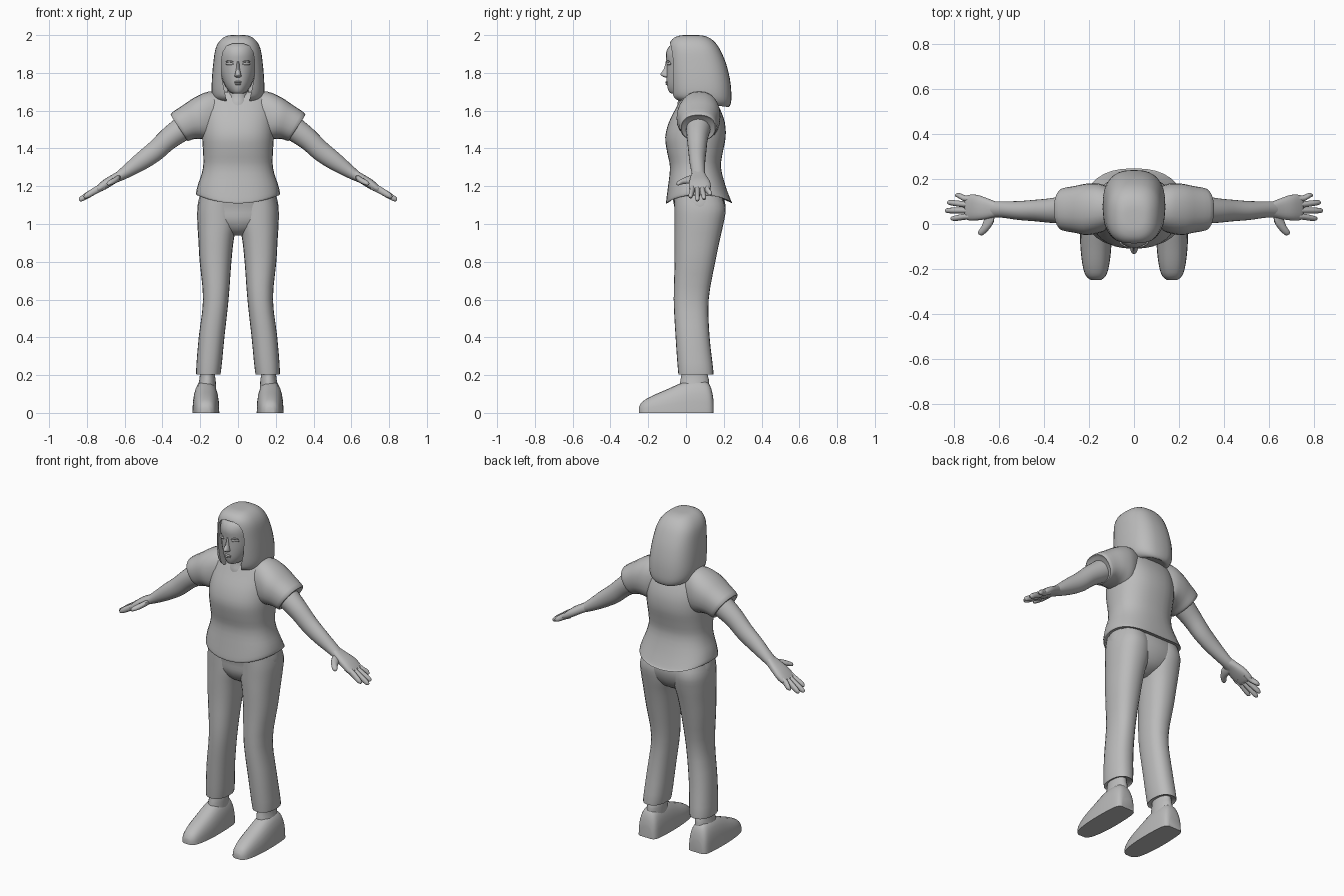
import bpy, bmesh, math
from mathutils import Vector

cube = bpy.data.objects.get("Cube")
if cube:
    bpy.data.objects.remove(cube, do_unlink=True)

grey = bpy.data.materials.new("plain_grey")
grey.use_nodes = True
grey.diffuse_color = (0.5, 0.5, 0.5, 1)
grey.node_tree.nodes["Principled BSDF"].inputs["Base Color"].default_value = (0.5, 0.5, 0.5, 1)


def catmull(a, b, c, d, t):
    return 0.5 * (2 * b + (c - a) * t + (2 * a - 5 * b + 4 * c - d) * t * t
                  + (3 * b - a - 3 * c + d) * t ** 3)


def smooth_rings(rings, steps):
    out, last = [], len(rings) - 1
    for i in range(last):
        k = [rings[max(0, min(last, i + j))] for j in (-1, 0, 1, 2)]
        for s in range(steps):
            out.append([catmull(*p, s / steps) for p in zip(*k)])
    return out + [rings[-1]]


def finish(name, bm, mirror=False, angle=45):
    bmesh.ops.recalc_face_normals(bm, faces=bm.faces)
    me = bpy.data.meshes.new(name)
    bm.to_mesh(me)
    bm.free()
    me.materials.append(grey)
    ob = bpy.data.objects.new(name, me)
    bpy.context.collection.objects.link(ob)
    bpy.ops.object.select_all(action='DESELECT')
    ob.select_set(True)
    bpy.context.view_layer.objects.active = ob
    bpy.ops.object.shade_smooth_by_angle(angle=math.radians(angle))
    if mirror:
        ob.modifiers.new("mirror", 'MIRROR')
    return ob


def loft(name, rings, e=2.0, n=24, steps=3, mirror=False, adjust=None, angle=45):
    """Skin superellipse rings, each given as centre, u axis and v axis."""
    bm = bmesh.new()
    rows = []
    for c, u, v in smooth_rings([[Vector(p) for p in r] for r in rings], steps):
        row = []
        for k in range(n):
            a = 2 * math.pi * k / n
            ca, sa = math.cos(a), math.sin(a)
            p = (c + u * math.copysign(abs(ca) ** (2 / e), ca)
                 + v * math.copysign(abs(sa) ** (2 / e), sa))
            row.append(bm.verts.new(adjust(p) if adjust else p))
        rows.append(row)
    for a, b in zip(rows, rows[1:]):
        for k in range(n):
            bm.faces.new((a[k], a[(k + 1) % n], b[(k + 1) % n], b[k]))
    bm.faces.new(rows[0])
    bm.faces.new(rows[-1])
    return finish(name, bm, mirror, angle)


def stack(rows):
    """Level rings from rows of z, x min, x max, y min, y max."""
    return [((((x0 + x1) / 2, (y0 + y1) / 2, z)), ((x1 - x0) / 2, 0, 0), (0, (y1 - y0) / 2, 0))
            for z, x0, x1, y0, y1 in rows]


def body(rows):
    return stack([(z, -w, w, y0, y1) for z, w, y0, y1 in rows])


def limb(rows):
    """Rings from top point (x, z), bottom point (x, z), y centre, y radius."""
    return [(((xt + xb) / 2, y, (zt + zb) / 2), ((xt - xb) / 2, 0, (zt - zb) / 2), (0, r, 0))
            for xt, zt, xb, zb, y, r in rows]


# Shirt body, with a hem that rises at the sides
def hem(p):
    f = max(0, min(1, (1.25 - p.z) / 0.13))
    p.z += f * 0.045 * (abs(p.x) / 0.22) ** 2
    return p


loft("shirt_body", body([
    (1.13, 0.19, -0.07, 0.20), (1.11, 0.215, -0.1, 0.245), (1.12, 0.222, -0.105, 0.24),
    (1.2, 0.21, -0.095, 0.21), (1.3, 0.185, -0.085, 0.185), (1.38, 0.185, -0.1, 0.195),
    (1.46, 0.19, -0.11, 0.21), (1.54, 0.19, -0.09, 0.205), (1.62, 0.185, -0.05, 0.175),
    (1.68, 0.16, -0.02, 0.14), (1.7, 0.12, 0, 0.12)]), e=2.4, n=32, adjust=hem)

# Sleeves
loft("sleeve", limb([
    (0.09, 1.7, 0.11, 1.45, 0.07, 0.09), (0.16, 1.7, 0.15, 1.44, 0.07, 0.11),
    (0.23, 1.67, 0.19, 1.45, 0.065, 0.115), (0.29, 1.63, 0.23, 1.45, 0.065, 0.105),
    (0.355, 1.585, 0.265, 1.44, 0.065, 0.095), (0.345, 1.57, 0.27, 1.45, 0.065, 0.08)]),
    e=2.3, mirror=True)

# Arms
loft("arm", limb([
    (0.33, 1.56, 0.26, 1.45, 0.065, 0.065), (0.4, 1.5, 0.34, 1.4, 0.06, 0.055),
    (0.47, 1.43, 0.41, 1.34, 0.06, 0.048), (0.54, 1.37, 0.49, 1.29, 0.06, 0.042),
    (0.61, 1.305, 0.58, 1.245, 0.065, 0.036), (0.66, 1.26, 0.64, 1.22, 0.065, 0.036)]),
    mirror=True)

# Hands: palm, four fingers, thumb
loft("palm", limb([
    (0.62, 1.29, 0.6, 1.24, 0.065, 0.032), (0.66, 1.265, 0.64, 1.22, 0.068, 0.045),
    (0.71, 1.235, 0.69, 1.19, 0.073, 0.057), (0.75, 1.2, 0.73, 1.17, 0.073, 0.056),
    (0.755, 1.19, 0.745, 1.175, 0.073, 0.045)]), e=2.6, mirror=True)
for name, y0, y1, tip in (("index", 0.033, 0.025, 0.815), ("middle", 0.06, 0.06, 0.84),
                          ("ring", 0.087, 0.095, 0.83), ("little", 0.113, 0.127, 0.795)):
    z = 1.185 - 0.6 * (tip - 0.74)
    loft(name + "_finger", [
        ((0.71, y0, 1.2), (0.01, 0, 0.016), (0, 0.014, 0)),
        ((0.75, y0, 1.18), (0.01, 0, 0.015), (0, 0.014, 0)),
        ((tip - 0.015, y1, z + 0.01), (0.008, 0, 0.012), (0, 0.012, 0)),
        ((tip, y1, z), (0.003, 0, 0.004), (0, 0.005, 0))], n=12, mirror=True)
loft("thumb", [
    ((0.64, 0.06, 1.24), (0.02, 0, -0.01), (0, 0, 0.018)),
    ((0.645, 0.02, 1.235), (0.02, 0.01, -0.01), (0, 0, 0.018)),
    ((0.665, -0.02, 1.225), (0.014, 0.01, 0), (0, 0, 0.015)),
    ((0.685, -0.042, 1.215), (0.01, 0.008, 0), (0, 0, 0.011)),
    ((0.69, -0.047, 1.213), (0.003, 0.002, 0), (0, 0, 0.004))], n=12, mirror=True)

# Trousers: hips and legs
loft("trouser_hips", body([
    (1.24, 0.17, -0.07, 0.17), (1.14, 0.205, -0.07, 0.2), (1.08, 0.213, -0.06, 0.21),
    (1.02, 0.19, -0.055, 0.195), (0.97, 0.11, -0.03, 0.16), (0.94, 0.04, 0.01, 0.1)]), e=2.3)
loft("trouser_leg", stack([
    (1.15, 0.01, 0.2, -0.06, 0.19), (1.08, 0.005, 0.215, -0.06, 0.21),
    (1, 0.005, 0.215, -0.06, 0.198), (0.92, 0.022, 0.21, -0.06, 0.18),
    (0.8, 0.035, 0.203, -0.06, 0.155), (0.6, 0.05, 0.185, -0.065, 0.12),
    (0.4, 0.072, 0.208, -0.055, 0.125), (0.22, 0.09, 0.222, -0.042, 0.145),
    (0.21, 0.1, 0.212, -0.035, 0.135), (0.22, 0.13, 0.19, 0, 0.1)]), e=2.3, mirror=True)

# Ankles and flat-soled shoes
loft("ankle", stack([(0.27, 0.125, 0.195, -0.02, 0.11), (0.2, 0.122, 0.202, -0.025, 0.115),
                     (0.17, 0.118, 0.206, -0.03, 0.122), (0.1, 0.115, 0.22, -0.04, 0.125)]),
     mirror=True)


def sole(p):
    p.z = max(0, p.z)
    return p


loft("shoe", [((x, y, 0), (w, 0, 0), (0, 0, h)) for y, x, w, h in (
    (0.145, 0.17, 0.04, 0.07), (0.135, 0.17, 0.055, 0.125), (0.11, 0.17, 0.064, 0.165),
    (0.05, 0.17, 0.069, 0.175), (-0.02, 0.17, 0.071, 0.16), (-0.1, 0.17, 0.069, 0.125),
    (-0.18, 0.17, 0.06, 0.09), (-0.23, 0.17, 0.045, 0.06), (-0.25, 0.17, 0.022, 0.03))],
    e=2.5, mirror=True, adjust=sole)

# Neck and head
loft("neck", body([(1.58, 0.08, -0.05, 0.11), (1.64, 0.068, -0.045, 0.1),
                   (1.68, 0.057, -0.035, 0.1), (1.76, 0.055, -0.03, 0.1)]))
loft("head", body([
    (1.69, 0.025, -0.075, 0.0), (1.7, 0.045, -0.09, 0.08), (1.735, 0.07, -0.1, 0.12),
    (1.79, 0.09, -0.103, 0.15), (1.85, 0.1, -0.103, 0.16), (1.9, 0.1, -0.107, 0.16),
    (1.94, 0.09, -0.09, 0.13), (1.965, 0.06, -0.05, 0.1)]))

# Nose, lips, eyes and eyelids
loft("nose", body([(1.775, 0.006, -0.11, -0.09), (1.782, 0.018, -0.125, -0.08),
                   (1.793, 0.016, -0.135, -0.08), (1.82, 0.01, -0.118, -0.08),
                   (1.86, 0.007, -0.107, -0.08)]), n=12)
for name, z, w in (("upper_lip", 1.751, 0.027), ("lower_lip", 1.741, 0.023)):
    loft(name, [((x * w, -0.1 + 0.012 * x * x, z), (0, 0.009 * r, 0), (0, 0, 0.006 * r))
                for x, r in ((-1, 0.2), (-0.5, 0.8), (0, 1), (0.5, 0.8), (1, 0.2))], n=10)
for name, r0, z0, y0 in (("eye", 0.009, 1.85, -0.092), ("eyelid", 0.005, 1.861, -0.096)):
    loft(name, [((0.046 + 0.021 * x, y0 + 0.01 * x, z0 - 0.003 * x * x),
                 (0, 0.9 * r0 * r, 0), (0, 0, r0 * r))
                for x, r in ((-1, 0.2), (-0.5, 0.85), (0, 1), (0.5, 0.85), (1, 0.2))],
         n=12, mirror=True)


# Hair: solid bob with the face opening cut out
def bob(p):
    if p.z < 1.72:
        p.z -= (1.72 - p.z) * 1.6 * (p.y - 0.06)
    return p


hair = loft("hair", body([
    (1.645, 0.07, -0.03, 0.205), (1.64, 0.1, -0.055, 0.225), (1.66, 0.128, -0.075, 0.238),
    (1.7, 0.139, -0.082, 0.24), (1.77, 0.138, -0.088, 0.232), (1.85, 0.131, -0.092, 0.212),
    (1.92, 0.121, -0.092, 0.182), (1.96, 0.104, -0.085, 0.155), (1.985, 0.08, -0.065, 0.125),
    (1.997, 0.055, -0.035, 0.09), (2, 0.03, -0.01, 0.06)]), e=2.6, n=32, adjust=bob)
half = [(0.06, 1.5), (0.062, 1.66), (0.075, 1.72), (0.086, 1.78), (0.088, 1.86),
        (0.08, 1.91), (0.06, 1.942), (0.03, 1.955)]
outline = half + [(-x, z) for x, z in reversed(half)]
bm = bmesh.new()
face = bm.faces.new([bm.verts.new((x, -0.3, z)) for x, z in outline])
ext = bmesh.ops.extrude_face_region(bm, geom=[face])
bmesh.ops.translate(bm, vec=(0, 0.33, 0),
                    verts=[g for g in ext["geom"] if isinstance(g, bmesh.types.BMVert)])
cutter = finish("face_opening_cutter", bm)
cutter.hide_render = True
cut = hair.modifiers.new("face_opening", 'BOOLEAN')
cut.operation, cut.object, cut.solver = 'DIFFERENCE', cutter, 'EXACT'
bpy.ops.object.select_all(action='DESELECT')
hair.select_set(True)
bpy.context.view_layer.objects.active = hair
bpy.ops.object.modifier_apply(modifier=cut.name)
bpy.data.objects.remove(cutter, do_unlink=True)
bpy.ops.object.shade_smooth_by_angle(angle=math.radians(45))
